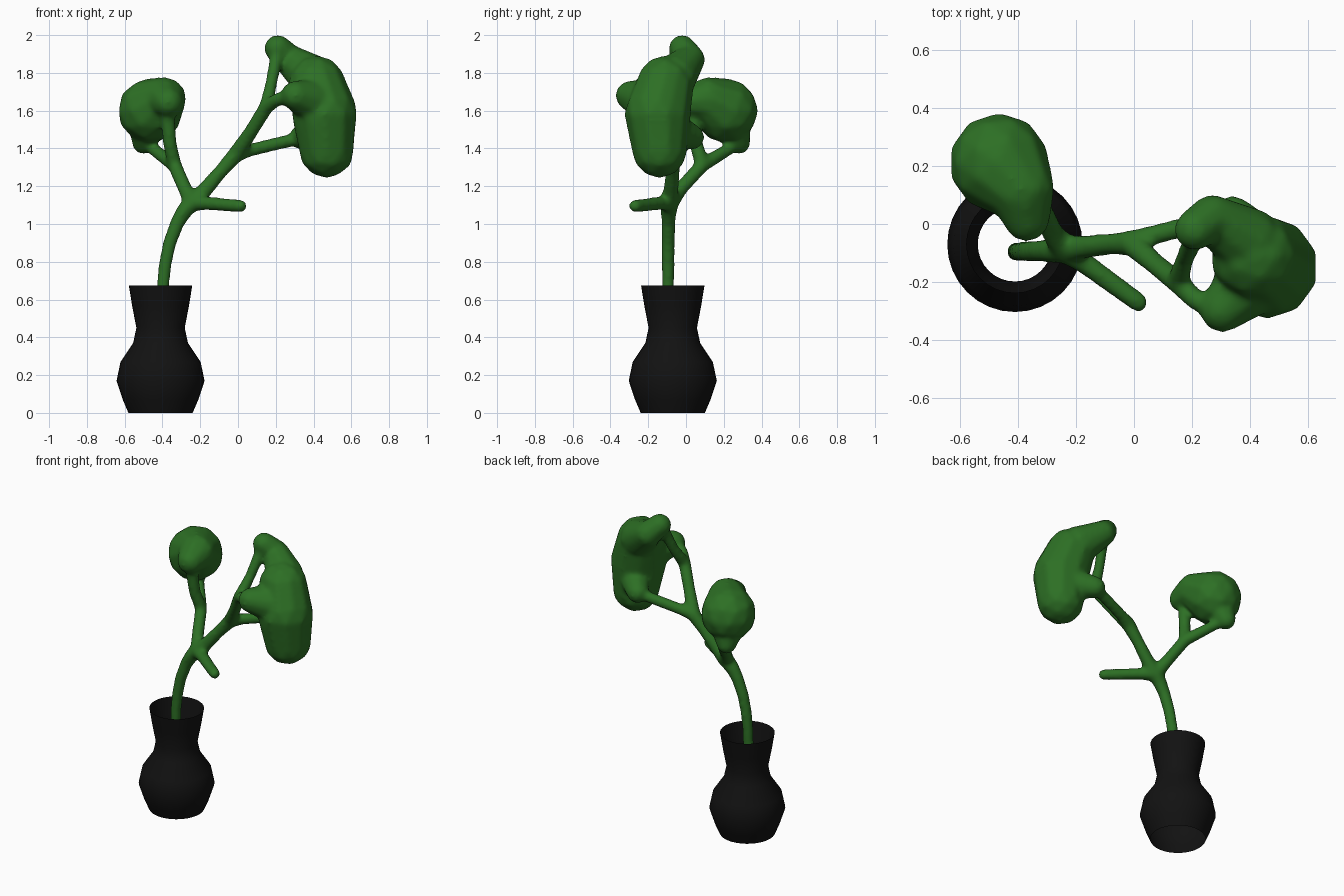
import bpy, bmesh, math
from mathutils import Vector, Matrix


def material(name, color):
    m = bpy.data.materials.new(name)
    m.diffuse_color = (*color, 1)
    return m


def add_object(name, bm, mat):
    me = bpy.data.meshes.new(name)
    bm.to_mesh(me)
    bm.free()
    me.materials.append(mat)
    me.polygons.foreach_set("use_smooth", [True] * len(me.polygons))
    ob = bpy.data.objects.new(name, me)
    bpy.context.collection.objects.link(ob)
    return ob


def ball(bm, p, r, sub=2):
    bmesh.ops.create_icosphere(bm, subdivisions=sub, radius=r, matrix=Matrix.Translation(p))


def chain(bm, pts, extra=0.0, step=0.35):
    """Sweep a ball through (x, y, z, radius) points."""
    for a, b in zip(pts, pts[1:]):
        pa, pb = Vector(a[:3]), Vector(b[:3])
        n = max(2, math.ceil((pb - pa).length / (step * min(a[3], b[3]))))
        for i in range(n + 1):
            t = i / n
            ball(bm, pa.lerp(pb, t), a[3] + (b[3] - a[3]) * t + extra)


# Vase: open lathed shell
SIDES = 32
profile = [(0.17, 0), (0.2, 0.07), (0.233, 0.17), (0.212, 0.27), (0.145, 0.37),
           (0.128, 0.45), (0.15, 0.565), (0.168, 0.675)]
bm = bmesh.new()
rings = []
for r, z in profile:
    rings.append([bm.verts.new((-0.41 + r * math.cos(k * math.tau / SIDES),
                                -0.07 + r * math.sin(k * math.tau / SIDES), z))
                  for k in range(SIDES)])
for a, b in zip(rings, rings[1:]):
    for k in range(SIDES):
        j = (k + 1) % SIDES
        bm.faces.new((a[k], a[j], b[j], b[k]))
add_object("vase", bm, material("vase_black", (0.006, 0.006, 0.006)))

# Plant: stems and foliage fused into one soft skin
bm = bmesh.new()
node = (-0.24, -0.085, 1.115, 0.045)
right_fork = (-0.01, -0.065, 1.37, 0.04)
upper_fork = (0.15, -0.2, 1.62, 0.035)
left_fork = (-0.335, 0.085, 1.31, 0.034)
stems = [
    # main stem
    [(-0.405, -0.095, 0.45, 0.03), (-0.397, -0.095, 0.68, 0.03), (-0.385, -0.095, 0.79, 0.031),
     (-0.362, -0.095, 0.9, 0.032), (-0.32, -0.093, 1.01, 0.034), (-0.28, -0.09, 1.075, 0.04), node],
    # short side stub
    [node, (-0.17, -0.135, 1.11, 0.033), (0.015, -0.27, 1.095, 0.03)],
    # right branch and its forks
    [node, (-0.18, -0.08, 1.175, 0.038), (-0.09, -0.07, 1.28, 0.033), right_fork],
    [right_fork, (0.06, -0.04, 1.39, 0.031), (0.33, 0.03, 1.455, 0.031)],
    [right_fork, (0.07, -0.135, 1.49, 0.033), upper_fork],
    [upper_fork, (0.21, -0.26, 1.66, 0.031), (0.3, -0.3, 1.68, 0.04)],
    [upper_fork, (0.175, -0.12, 1.74, 0.028), (0.205, -0.05, 1.89, 0.032)],
    # left branch and its forks
    [node, (-0.28, -0.03, 1.185, 0.034), left_fork],
    [left_fork, (-0.48, 0.265, 1.42, 0.028)],
    [left_fork, (-0.36, 0.055, 1.42, 0.033), (-0.375, 0.03, 1.6, 0.034)],
]
foliage = [
    # large right clump
    [(0.415, -0.11, 1.74, 0.152), (0.458, -0.15, 1.58, 0.176), (0.47, -0.14, 1.39, 0.146)],
    [(0.21, -0.02, 1.93, 0.071), (0.27, 0.02, 1.87, 0.081), (0.39, -0.06, 1.78, 0.12)],
    [(0.305, -0.295, 1.68, 0.078), (0.4, -0.2, 1.65, 0.12)],
    [(0.34, 0.03, 1.46, 0.067), (0.44, -0.08, 1.5, 0.1)],
    # left clump
    [(-0.465, 0.21, 1.6, 0.172), (-0.39, 0.12, 1.66, 0.117), (-0.37, 0.02, 1.645, 0.08)],
    [(-0.5, 0.28, 1.43, 0.06), (-0.48, 0.24, 1.52, 0.1)],
]
for s in stems:
    chain(bm, s, 0.005)
for f in foliage:
    chain(bm, f, 0.002, 0.25)
plant = add_object("plant", bm, material("plant_green", (0.026, 0.16, 0.018)))

rm = plant.modifiers.new("fuse", "REMESH")
rm.mode = "VOXEL"
rm.voxel_size = 0.012
rm.use_smooth_shade = True
sm = plant.modifiers.new("soften", "SMOOTH")
sm.factor = 0.5
sm.iterations = 10
